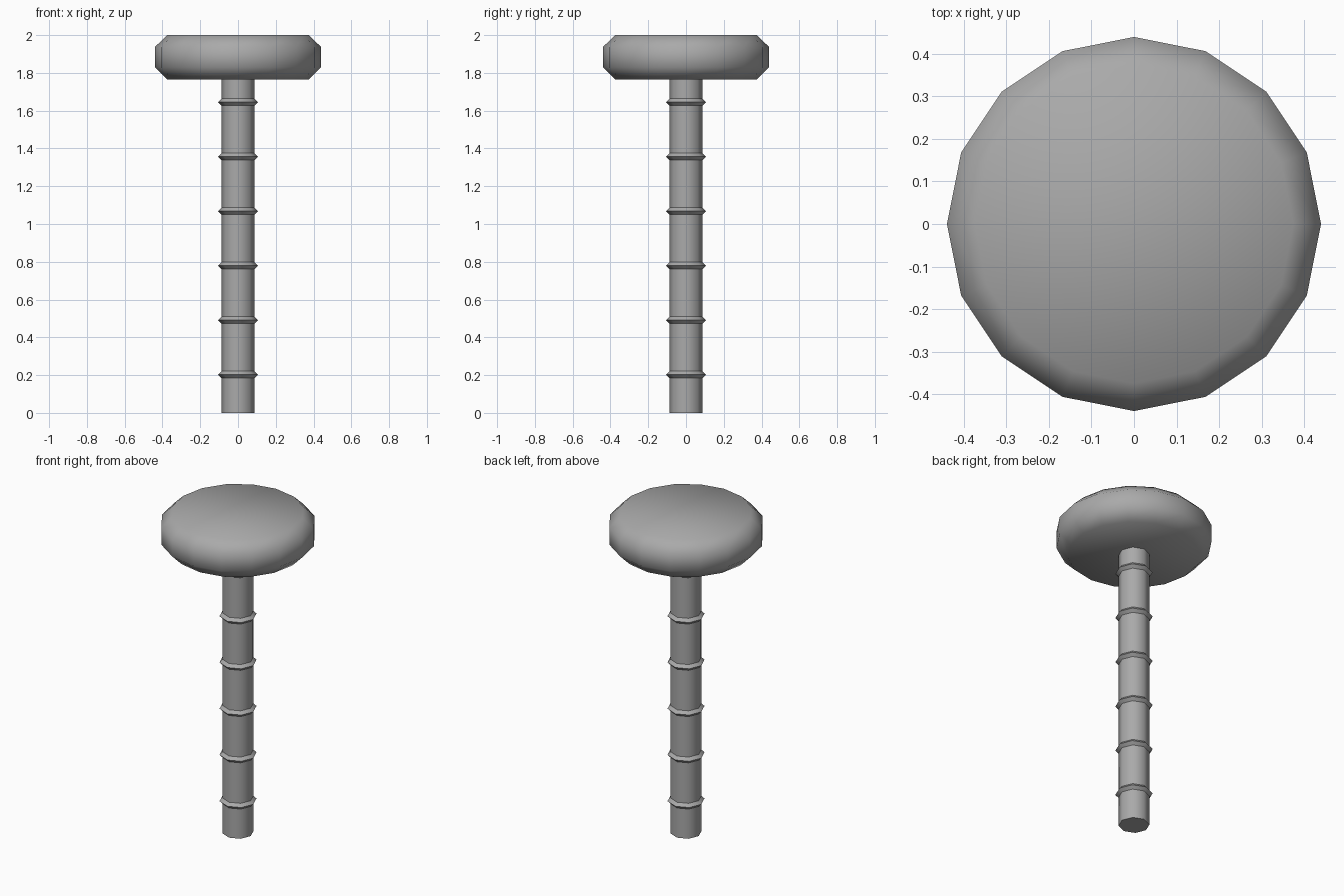
import bpy, bmesh, math

if "Cube" in bpy.data.objects:
    bpy.data.objects.remove(bpy.data.objects["Cube"])

grey = bpy.data.materials.new("grey")
grey.diffuse_color = (0.4, 0.4, 0.4, 1.0)
grey.use_nodes = True
grey.node_tree.nodes["Principled BSDF"].inputs["Base Color"].default_value = grey.diffuse_color


def lathe(name, profile, sides, closed=False, smooth=60):
    """Revolve (radius, z) points, listed bottom to top on the outside, about z."""
    bm = bmesh.new()
    rings = [[bm.verts.new((r * math.cos(2 * math.pi * i / sides),
                            r * math.sin(2 * math.pi * i / sides), z))
              for i in range(sides)] for r, z in profile]
    pairs = list(zip(rings, rings[1:]))
    if closed:
        pairs.append((rings[-1], rings[0]))
    else:
        bm.faces.new(rings[0][::-1])
        bm.faces.new(rings[-1])
    for low, high in pairs:
        for i in range(sides):
            j = (i + 1) % sides
            bm.faces.new((low[i], low[j], high[j], high[i]))
    bmesh.ops.recalc_face_normals(bm, faces=bm.faces)
    mesh = bpy.data.meshes.new(name)
    bm.to_mesh(mesh)
    bm.free()
    mesh.materials.append(grey)
    obj = bpy.data.objects.new(name, mesh)
    bpy.context.collection.objects.link(obj)
    bpy.ops.object.select_all(action='DESELECT')
    obj.select_set(True)
    bpy.context.view_layer.objects.active = obj
    bpy.ops.object.shade_smooth_by_angle(angle=math.radians(smooth))
    return obj


# Round post
lathe("post", [(0.088, 0.0), (0.088, 1.78)], 8)

# Thick disc on top, with chamfered rims
lathe("top_disc", [(0.375, 1.765), (0.44, 1.83), (0.44, 1.937), (0.375, 2.0)], 16)

# Six diamond-section rings around the post
for k in range(6):
    z = 0.203 + 0.2885 * k
    lathe(f"ring_{k + 1}", [(0.086, z - 0.02), (0.106, z), (0.086, z + 0.02), (0.066, z)],
          8, closed=True)
